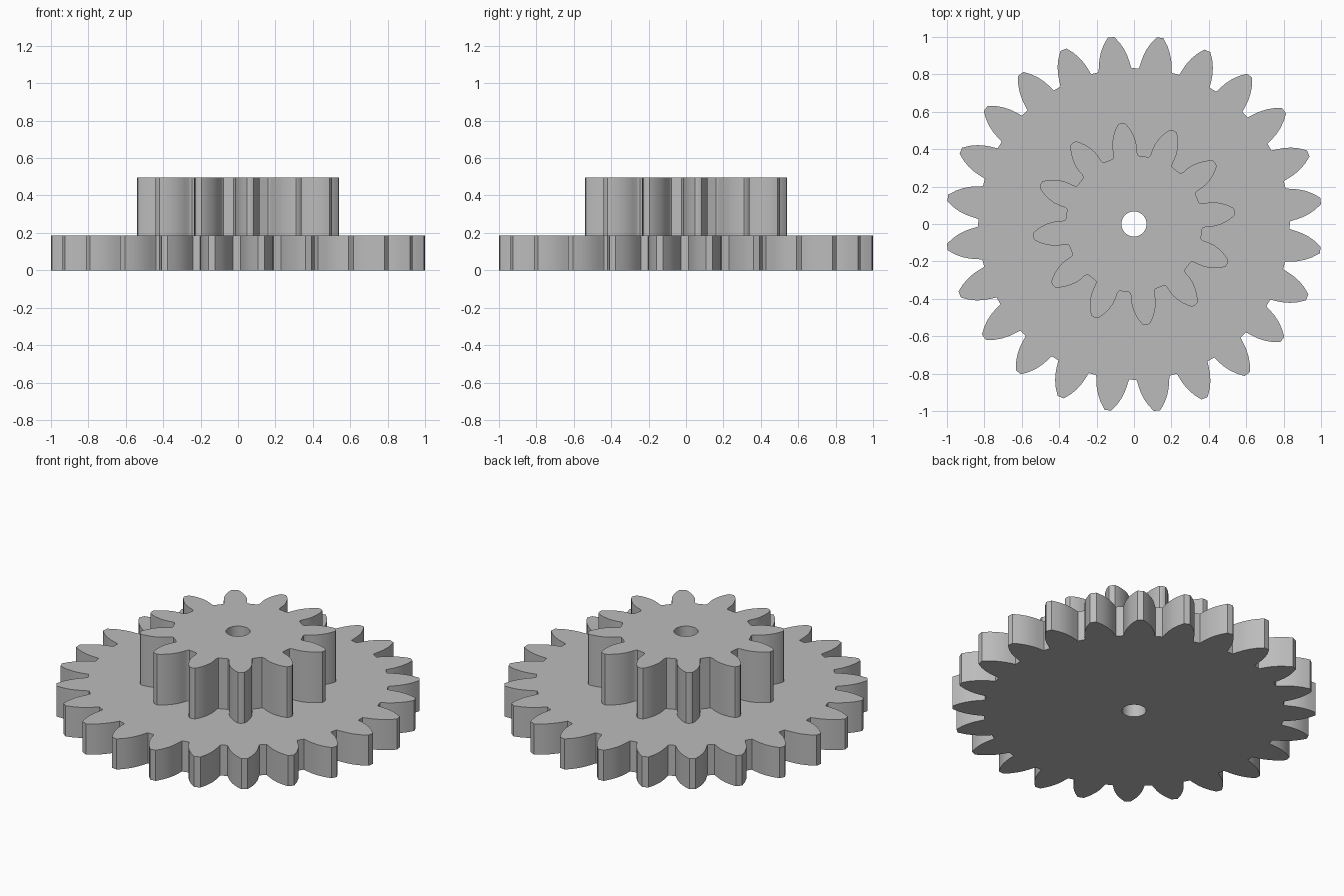
import bpy, bmesh
from math import radians, sin, cos

cube = bpy.data.objects.get("Cube")
if cube:
    bpy.data.objects.remove(cube, do_unlink=True)

GRAY = (0.5, 0.5, 0.5, 1.0)
gray = bpy.data.materials.new("gear gray")
gray.use_nodes = True
gray.diffuse_color = GRAY
gray.node_tree.nodes["Principled BSDF"].inputs["Base Color"].default_value = GRAY

BORE = 0.067


def gear(name, teeth, phase, flank, z0, z1):
    """Extruded gear with a bore; flank lists (radius, half angle) from root to tip."""
    side = [(r, -a) for r, a in flank] + [(r, a) for r, a in reversed(flank)]
    pitch = 360 / teeth
    outline = [(r, radians(phase + i * pitch + a)) for i in range(teeth) for r, a in side]

    bm = bmesh.new()

    def ring(z, bore):
        return [bm.verts.new(((BORE if bore else r) * cos(a), (BORE if bore else r) * sin(a), z))
                for r, a in outline]

    # Bore bottom, rim bottom, rim top, bore top, then back down the bore
    rings = [ring(z0, True), ring(z0, False), ring(z1, False), ring(z1, True)]
    n = len(outline)
    for k in range(4):
        a, b = rings[k], rings[(k + 1) % 4]
        for i in range(n):
            j = (i + 1) % n
            bm.faces.new((a[i], a[j], b[j], b[i]))
    bmesh.ops.recalc_face_normals(bm, faces=bm.faces)

    mesh = bpy.data.meshes.new(name)
    bm.to_mesh(mesh)
    bm.free()
    mesh.materials.append(gray)
    obj = bpy.data.objects.new(name, mesh)
    bpy.context.collection.objects.link(obj)
    bpy.ops.object.select_all(action="DESELECT")
    obj.select_set(True)
    bpy.context.view_layer.objects.active = obj
    bpy.ops.object.shade_smooth_by_angle(angle=radians(25))


# Wide lower wheel
gear("large_gear", 24, 7.05,
     [(0.833, 6.1), (0.845, 5.85), (0.87, 5.4), (0.9, 4.8), (0.935, 3.85), (0.97, 2.6), (1.0055, 1.0)],
     0, 0.187)

# Small upper pinion
gear("small_gear", 12, 7,
     [(0.366, 10.8), (0.373, 9.9), (0.385, 9.4), (0.41, 9.1), (0.44, 8.3), (0.47, 6.9),
      (0.5, 5.1), (0.525, 3.3), (0.54, 1.9), (0.5425, 0.8)],
     0.187, 0.497)
